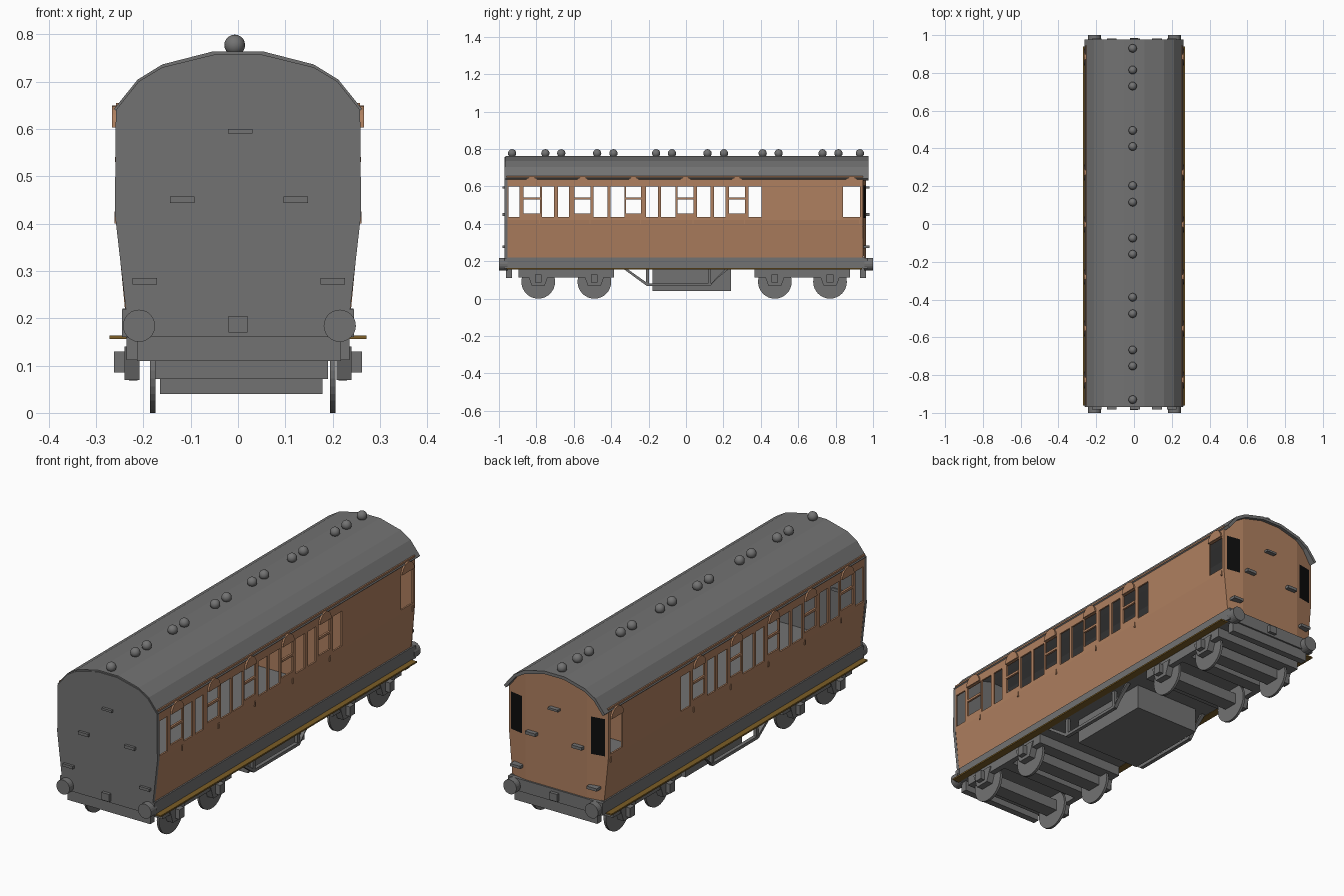
import bpy, bmesh, math
from mathutils import Vector

if "Cube" in bpy.data.objects:
    bpy.data.objects.remove(bpy.data.objects["Cube"])


def material(name, rgb):
    m = bpy.data.materials.new(name)
    m.diffuse_color = (*rgb, 1)
    m.use_nodes = True
    m.node_tree.nodes["Principled BSDF"].inputs["Base Color"].default_value = m.diffuse_color
    return m


GREY = material("grey", (0.17, 0.17, 0.17))
BROWN = material("teak_brown", (0.43, 0.215, 0.115))
OCHRE = material("dark_ochre", (0.20, 0.11, 0.02))
BLACK = material("black", (0.004, 0.004, 0.004))


def finish(bm, name, mat):
    bmesh.ops.recalc_face_normals(bm, faces=bm.faces)
    me = bpy.data.meshes.new(name)
    bm.to_mesh(me)
    bm.free()
    me.materials.append(mat)
    ob = bpy.data.objects.new(name, me)
    bpy.context.collection.objects.link(ob)
    return ob


def box(name, x, y, z, mat):
    """Box from (min, max) ranges."""
    bm = bmesh.new()
    bmesh.ops.create_cube(bm, size=1)
    for v in bm.verts:
        v.co = [r[0] + (c + 0.5) * (r[1] - r[0]) for c, r in zip(v.co, (x, y, z))]
    return finish(bm, name, mat)


def side_range(s, a, b):
    return (min(s * a, s * b), max(s * a, s * b))


def prism(name, pts, a, b, axis, mat):
    """Extrude a 2D outline along x (pts = y,z) or y (pts = x,z)."""
    bm = bmesh.new()
    to3 = (lambda p, t: (t, p[0], p[1])) if axis == "x" else (lambda p, t: (p[0], t, p[1]))
    f = bm.faces.new([bm.verts.new(to3(p, a)) for p in pts])
    ext = bmesh.ops.extrude_face_region(bm, geom=[f])["geom"]
    d = Vector(to3((0, 0), b - a))
    bmesh.ops.translate(bm, verts=[v for v in ext if isinstance(v, bmesh.types.BMVert)], vec=d)
    return finish(bm, name, mat)


def circle(cy, cz, r, n=24):
    return [(cy + r * math.cos(2 * math.pi * i / n), cz + r * math.sin(2 * math.pi * i / n)) for i in range(n)]


# Window layout along the length
DOORS = [(-.87, -.78), (-.595, -.51), (-.32, -.24), (-.045, .04), (.23, .315), (.84, .93)]
PANES = [(-.95, -.89), (-.77, -.705), (-.685, -.625), (-.495, -.42), (-.405, -.33),
         (-.215, -.15), (-.135, -.055), (.06, .13), (.15, .21), (.335, .405)]
OPEN = DOORS + PANES
LEVELS = [(.237, .22), (.258, .42), (.258, .437), (.258, .6), (.258, .655)]  # (x, z)
ROOF = [(.258, .64), (.21, .70), (.16, .73), (.05, .757)]
mirrored = [(-x, z) for x, z in reversed(ROOF)]

# Side walls with open windows
cuts = sorted({-.96, .945} | {c for w in OPEN for c in w})
for s, label in ((1, "right"), (-1, "left")):
    bm = bmesh.new()
    grid = [[bm.verts.new((s * x, y, z)) for x, z in LEVELS] for y in cuts]
    for i in range(len(cuts) - 1):
        for j in range(len(LEVELS) - 1):
            if j == 2 and (cuts[i], cuts[i + 1]) in OPEN:
                continue
            q = [grid[i][j], grid[i + 1][j], grid[i + 1][j + 1], grid[i][j + 1]]
            f = bm.faces.new(q if s > 0 else q[::-1])
    me = bpy.data.meshes.new(label + "_side_wall")
    bm.to_mesh(me)
    bm.free()
    me.materials.append(BROWN)
    wall = bpy.data.objects.new(label + "_side_wall", me)
    bpy.context.collection.objects.link(wall)
    mod = wall.modifiers.new("thickness", "SOLIDIFY")
    mod.thickness, mod.offset = .008, -1

    # Door sills, sash bars, arched hoods and handles
    for k, (a, b) in enumerate(DOORS):
        if k < 5:
            box("door_sill", side_range(s, .25, .258), (a, b), (.435, .456), BROWN)
            box("sash_bar", side_range(s, .25, .26), (a, b), (.53, .541), BROWN)
        m, r = (a + b) / 2, (b - a) / 2
        arch = [(m + r * math.cos(t * math.pi / 10), .603 + .046 * math.sin(t * math.pi / 10)) for t in range(11)]
        prism("door_hood", arch, s * .256, s * .266, "x", BROWN)
        box("door_handle", side_range(s, .254, .261), (b - .006, b), (.40, .425), BROWN)

# Floor, partition and front end
box("floor", (-.235, .235), (-.955, .94), (.158, .222), GREY)
part = [(.228, .222), (.248, .42), (.248, .64), (.2, .69), (-.2, .69), (-.248, .64), (-.248, .42), (-.228, .222)]
prism("partition", part, .412, .42, "y", BROWN)
prism("front_end", [(-.233, .16), (.233, .16), (.237, .22), (.26, .42)] + ROOF + mirrored +
      [(-.26, .42), (-.237, .22)], -.97, -.955, "y", GREY)

# Rear end, bowed in three panels, with black windows
def rear_y(x):
    return .962 - .18 * max(0, abs(x) - .16)


bm = bmesh.new()
centre = [(-.16, .2), (.16, .2), (.16, .73), (.05, .757), (-.05, .757), (-.16, .73)]
flank = [(.16, .2), (.237, .2), (.258, .42), (.258, .64), (.21, .70), (.16, .73)]
for poly in (centre, flank, [(-x, z) for x, z in flank]):
    bm.faces.new([bm.verts.new((x, rear_y(x), z)) for x, z in poly])
bmesh.ops.remove_doubles(bm, verts=bm.verts, dist=1e-4)
finish(bm, "rear_end", BROWN)
for s in (1, -1):
    bm = bmesh.new()
    q = [(.178, .43), (.244, .43), (.244, .605), (.178, .605)]
    f = bm.faces.new([bm.verts.new((s * x, rear_y(x) + .002, z)) for x, z in q])
    finish(bm, "rear_window", BLACK)

# Roof shell
inner = [(x - .006 if x > .1 else x, z - .008) for x, z in ROOF]
roof_outer = [(.262, .642), (.212, .704), (.16, .736), (.055, .763)]
prism("roof", roof_outer + [(-x, z) for x, z in reversed(roof_outer)] +
      [(-x, z) for x, z in inner] + inner[::-1], -.965, .977, "y", GREY)

# Roof ventilators
for y in (-.93, -.752, -.667, -.475, -.388, -.16, -.075, .115, .203, .41, .495, .73, .815, .93):
    bm = bmesh.new()
    bmesh.ops.create_uvsphere(bm, u_segments=16, v_segments=10, radius=.022)
    bmesh.ops.translate(bm, verts=bm.verts, vec=(-.007, y, .777))
    vent = finish(bm, "roof_ventilator", GREY)
    for p in vent.data.polygons:
        p.use_smooth = True

# Lamp irons / steps, buffer beams and buffers on both ends
for e in (-1, 1):
    for x, z, h in ((.005, .595, .01), (-.118, .45, .014), (.122, .45, .014), (-.197, .278, .013), (.2, .278, .013)):
        box("end_step", (x - .026, x + .026), side_range(e, .95, .982), (z - h / 2, z + h / 2), GREY)
    box("buffer_beam", (-.245, .245), side_range(e, .945, .97), (.16, .218), GREY)
    box("lower_beam", (-.213, .218), side_range(e, .93, .962), (.11, .16), GREY)
    box("coupling", (-.02, .02), side_range(e, .96, .985), (.17, .205), GREY)
    for s in (1, -1):
        prism("buffer", circle(s * .212 + .003, .184, .034), e * .955, e * 1.0, "y", GREY)

for s in (1, -1):
    # Sole bars and footboards
    box("sole_bar", side_range(s, .225, .244), (-.96, .955), (.163, .22), GREY)
    box("footboard", side_range(s, .235, .271), (-.96, .94), (.156, .163), OCHRE)
    # Truss rods: bent bar below the frame with posts
    rod = [(-.32, .163), (-.205, .082), (.135, .082), (.235, .163),
           (.215, .163), (.13, .068), (-.21, .068), (-.34, .163)]
    prism("truss_rod", rod, s * .212, s * .23, "x", GREY)
    for y in (-.205, .125):
        box("truss_post", side_range(s, .212, .228), (y - .008, y + .008), (.07, .16), GREY)

# Equipment box under the floor
box("equipment_box", (-.165, .178), (-.18, .24), (.04, .16), GREY)

# Bogies
for pair in ((-.79, -.49), (.475, .77)):
    mid = sum(pair) / 2
    for s in (1, -1):
        box("bogie_frame", side_range(s, .208, .235), (mid - .255, mid + .255), (.112, .16), GREY)
    for d in (-.225, 0, .225):
        box("bogie_crossbeam", (-.213, .213), (mid + d - .03, mid + d + .03), (.112, .16), GREY)
    for y in pair:
        box("axle_casing", (-.18, .19), (y - .035, y + .035), (.072, .125), GREY)
        for x in (-.18, .2):
            prism("wheel", circle(y, .09, .09, 32), x - .006, x + .006, "x", GREY)
        for s in (1, -1):
            guide = [(y - .06, .14), (y - .035, .07), (y + .035, .07), (y + .06, .14)]
            prism("horn_guide", guide, s * .208, s * .24, "x", GREY)
            box("axle_box", side_range(s, .235, .262), (y - .018, y + .018), (.085, .13), GREY)
